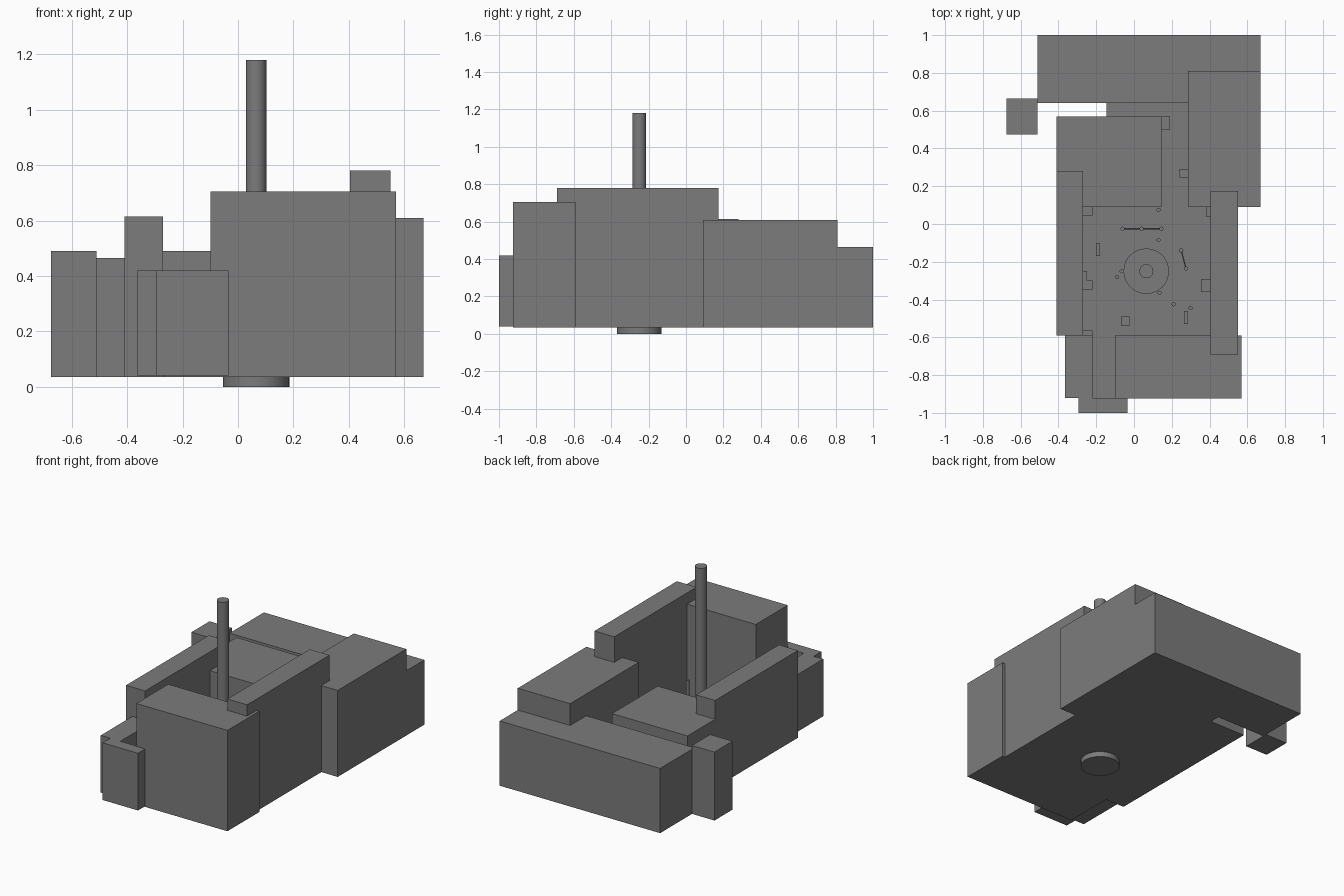
import bpy

cube = bpy.data.objects.get("Cube")
if cube:
    bpy.data.objects.remove(cube, do_unlink=True)

# Single grey material
grey = bpy.data.materials.new("plain grey")
grey.use_nodes = True
COLOUR = (0.2, 0.2, 0.2, 1)
grey.diffuse_color = COLOUR
grey.node_tree.nodes["Principled BSDF"].inputs["Base Color"].default_value = COLOUR

BASE = 0.035   # underside of the housing
FLOOR = 0.05   # upper face of the floor plate


def box(name, x0, x1, y0, y1, top, bottom=BASE):
    bpy.ops.mesh.primitive_cube_add(
        size=1, location=((x0 + x1) / 2, (y0 + y1) / 2, (bottom + top) / 2))
    ob = bpy.context.object
    ob.name = name
    ob.scale = (x1 - x0, y1 - y0, top - bottom)
    bpy.ops.object.transform_apply(location=False, rotation=False, scale=True)
    ob.data.materials.append(grey)
    return ob


def rod(name, x, y, radius, bottom, top, sides=48):
    bpy.ops.mesh.primitive_cylinder_add(
        vertices=sides, radius=radius, depth=top - bottom,
        location=(x, y, (bottom + top) / 2))
    ob = bpy.context.object
    ob.name = name
    ob.data.materials.append(grey)
    bpy.ops.object.shade_smooth_by_angle()
    return ob


def wire(name, points):
    curve = bpy.data.curves.new(name, "CURVE")
    curve.dimensions = "3D"
    curve.bevel_depth = 0.003
    curve.bevel_resolution = 1
    spline = curve.splines.new("POLY")
    spline.points.add(len(points) - 1)
    for p, (x, y) in zip(spline.points, points):
        p.co = (x, y, FLOOR + 0.05, 1)
    ob = bpy.data.objects.new(name, curve)
    curve.materials.append(grey)
    bpy.context.collection.objects.link(ob)


# Floor plate, with the narrower strip reaching the back block
box("floor_plate", -0.27, 0.45, -0.925, 0.57, FLOOR)
box("floor_strip", -0.145, 0.3, 0.56, 0.65, FLOOR)

# Large blocks around the floor
box("back_block", -0.51, 0.67, 0.64, 1.0, 0.465)
box("back_left_block", 0.285, 0.67, 0.09, 0.81, 0.61)
box("back_right_post", -0.675, -0.51, 0.475, 0.665, 0.49)
box("inner_block", -0.41, 0.145, 0.09, 0.57, 0.49)
box("right_wall", -0.41, -0.27, -0.59, 0.28, 0.615)
box("left_wall", 0.405, 0.55, -0.69, 0.175, 0.78)
box("front_block", -0.1, 0.57, -0.925, -0.59, 0.705)
box("front_right_block", -0.365, -0.22, -0.92, -0.59, 0.42, 0.04)
box("front_step", -0.295, -0.035, -1.0, -0.92, 0.42, 0.04)

# Central post on its round base
rod("round_base", 0.065, -0.25, 0.12, 0, FLOOR + 0.02, 64)
rod("central_post", 0.065, -0.25, 0.037, 0.02, 1.18)

# Small blocks on the floor
for i, (x0, x1, y0, y1) in enumerate([
        (0.145, 0.19, 0.5, 0.57), (0.24, 0.285, 0.245, 0.29),
        (0.38, 0.405, 0.04, 0.09), (-0.27, -0.22, 0.045, 0.09),
        (-0.2, -0.18, -0.17, -0.1), (-0.27, -0.22, -0.35, -0.3),
        (-0.27, -0.25, -0.3, -0.25), (-0.07, -0.025, -0.54, -0.49),
        (0.265, 0.285, -0.53, -0.46), (0.355, 0.405, -0.36, -0.29),
        (-0.27, -0.22, -0.59, -0.565)]):
    box(f"small_block_{i}", x0, x1, y0, y1, 0.12)

# Pins and the wires joining some of them
row = [(-0.06, -0.025), (0.04, -0.025), (0.145, -0.025)]
pair = [(0.25, -0.14), (0.275, -0.235)]
singles = [(0.13, 0.075), (0.13, -0.085), (-0.065, -0.25), (-0.09, -0.28),
           (0.135, -0.365), (0.21, -0.425)]
for i, (x, y) in enumerate(row + pair + singles):
    rod(f"pin_{i}", x, y, 0.011, BASE, 0.12, 16)
rod("tall_pin", 0.3, -0.445, 0.011, BASE, 0.285, 16)
wire("row_wire", row)
wire("pair_wire", pair)
